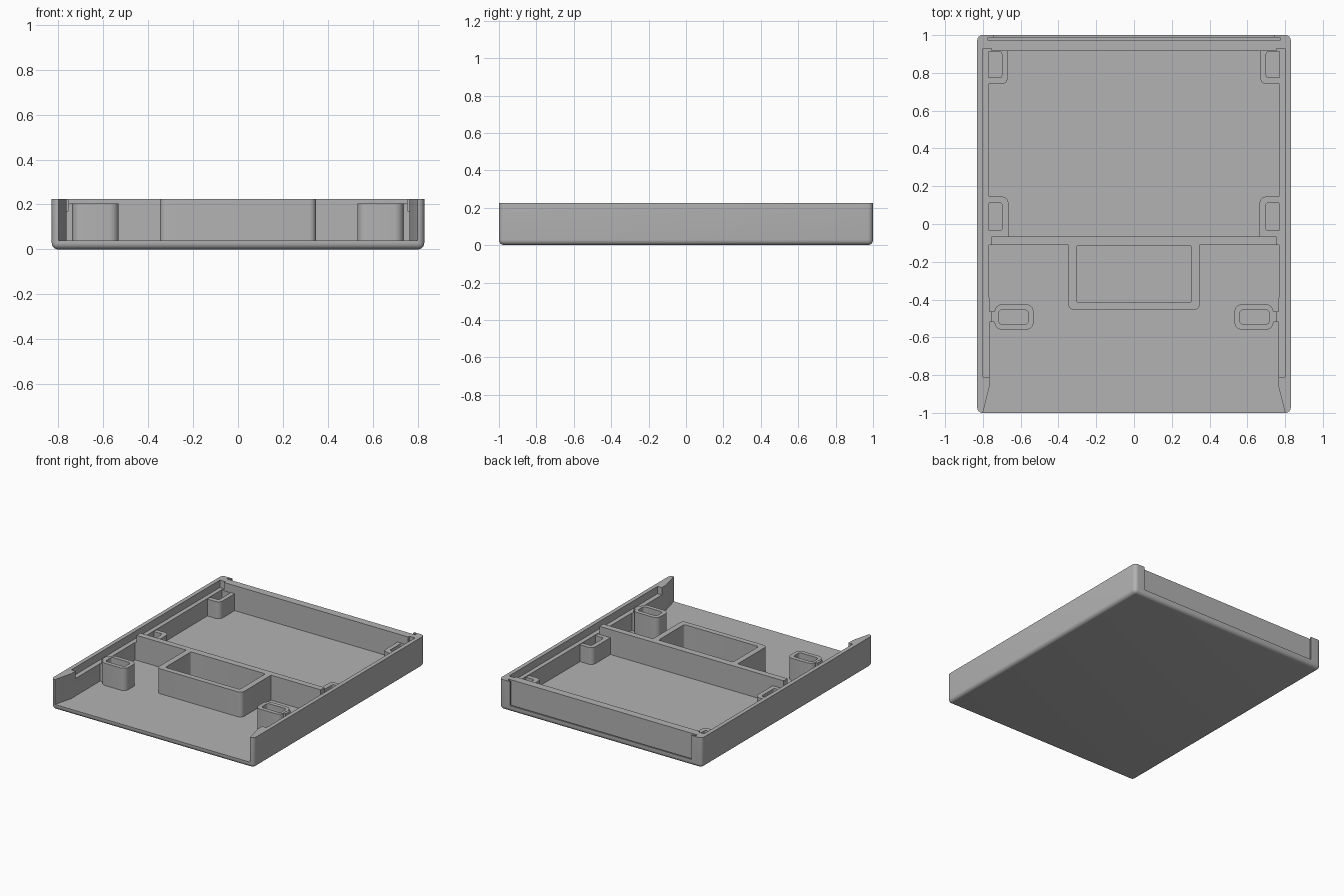
import bpy, bmesh, math

cube = bpy.data.objects.get("Cube")
if cube:
    bpy.data.objects.remove(cube, do_unlink=True)

grey = bpy.data.materials.new("plain_grey")
grey.use_nodes = True
COLOUR = (0.45, 0.45, 0.45, 1)
grey.diffuse_color = COLOUR
grey.node_tree.nodes["Principled BSDF"].inputs["Base Color"].default_value = COLOUR

TOP, FLOOR, LEDGE = 0.225, 0.04, 0.17
SINK = 0.03          # bottom of fittings, buried in the floor


def prism(name, outline, z0, z1):
    """Extrude a flat outline from z0 to z1."""
    bm = bmesh.new()
    face = bm.faces.new([bm.verts.new((x, y, z0)) for x, y in outline])
    up = bmesh.ops.extrude_face_region(bm, geom=[face])["geom"]
    bmesh.ops.translate(bm, vec=(0, 0, z1 - z0),
                        verts=[v for v in up if isinstance(v, bmesh.types.BMVert)])
    bmesh.ops.recalc_face_normals(bm, faces=bm.faces[:])
    mesh = bpy.data.meshes.new(name)
    bm.to_mesh(mesh)
    bm.free()
    ob = bpy.data.objects.new(name, mesh)
    bpy.context.collection.objects.link(ob)
    mesh.materials.append(grey)
    return ob


def block(name, x0, x1, y0, y1, z0, z1, r=0, side=1, corners="abcd"):
    """Box with chosen plan corners rounded; side -1 mirrors it in x."""
    pts = []
    for key, x, y, sx, sy, a0 in (("a", x0, y0, 1, 1, 180), ("b", x1, y0, -1, 1, 270),
                                  ("c", x1, y1, -1, -1, 0), ("d", x0, y1, 1, -1, 90)):
        if r and key in corners:
            for i in range(7):
                a = math.radians(a0 + 15 * i)
                pts.append((x + sx * r + r * math.cos(a), y + sy * r + r * math.sin(a)))
        else:
            pts.append((x, y))
    return prism(name, [(side * x, y) for x, y in pts], z0, z1)


def activate(ob):
    bpy.ops.object.select_all(action="DESELECT")
    ob.select_set(True)
    bpy.context.view_layer.objects.active = ob


def cut(ob, *cutters):
    """Subtract the cutters and remove them."""
    activate(ob)
    for c in cutters:
        mod = ob.modifiers.new("cut", "BOOLEAN")
        mod.operation, mod.solver, mod.object = "DIFFERENCE", "EXACT", c
        bpy.ops.object.modifier_apply(modifier=mod.name)
        bpy.data.objects.remove(c, do_unlink=True)


def groove(side):
    """Cutter for the lid groove along a side wall."""
    return block("groove_cutter", 0.755, 0.80, -0.81, 0.93, LEDGE, 0.4, side=side)


# Outer shell with rounded upright and bottom edges
shell = block("tray_shell", -0.83, 0.83, -1, 1, 0, TOP)
bm = bmesh.new()
bm.from_mesh(shell.data)
edges = [e for e in bm.edges if not all(v.co.z > 0.1 for v in e.verts)]
bmesh.ops.bevel(bm, geom=edges, offset=0.028, segments=6, profile=0.5, affect="EDGES")
bm.to_mesh(shell.data)
bm.free()

# Cavity, open and flared at the front
half = [(0.80, -1.1), (0.80, -1), (0.765, -0.86), (0.77, 0.915)]
cavity = prism("cavity_cutter", half + [(-x, y) for x, y in reversed(half)], FLOOR, 0.4)
# Plate slot in the back wall, with a retaining lip around its opening
slot = block("slot_cutter", -0.772, 0.772, 0.972, 0.988, 0.033, 0.4)
opening = block("opening_cutter", -0.745, 0.745, 0.98, 1.1, 0.046, 0.4)
cut(shell, cavity, slot, opening, groove(1), groove(-1))
parts = [shell]

# Cross rib
rib = block("cross_rib", -0.78, 0.78, -0.11, -0.065, SINK, TOP)
cut(rib, groove(1), groove(-1))
parts.append(rib)

# Central open box on the rib
box = block("centre_box", -0.348, 0.348, -0.455, -0.109, SINK, TOP, 0.03, corners="ab")
cut(box, block("box_cutter", -0.305, 0.305, -0.415, -0.115, FLOOR, 0.4, 0.012))
parts.append(box)

for side, label in ((1, "left"), (-1, "right")):
    # Hollow front post and the web that ties it to the wall
    post = block("front_post_" + label, 0.532, 0.738, -0.56, -0.425, SINK, 0.205, 0.04, side)
    cut(post, block("post_cutter", 0.56, 0.717, -0.53, -0.455, FLOOR, 0.4, 0.018, side))
    web = block("post_web_" + label, 0.73, 0.78, -0.52, -0.462, SINK, 0.204, side=side)
    cut(web, groove(side))
    parts += [post, web]

    # Hollow brackets against the side wall
    rear = block("rear_bracket_" + label, 0.668, 0.78, 0.74, 0.92, SINK, 0.165, 0.035, side, "a")
    cut(rear, block("rear_cutter", 0.70, 0.90, 0.775, 0.912, FLOOR, 0.4, 0.012, side, "ad"))
    mid = block("middle_bracket_" + label, 0.665, 0.78, -0.07, 0.145, SINK, 0.165, 0.035, side, "d")
    cut(mid, block("middle_cutter", 0.698, 0.90, -0.035, 0.112, FLOOR, 0.4, 0.012, side, "ad"))
    parts += [rear, mid]

for ob in parts:
    activate(ob)
    bpy.ops.object.shade_smooth_by_angle(angle=math.radians(30))
